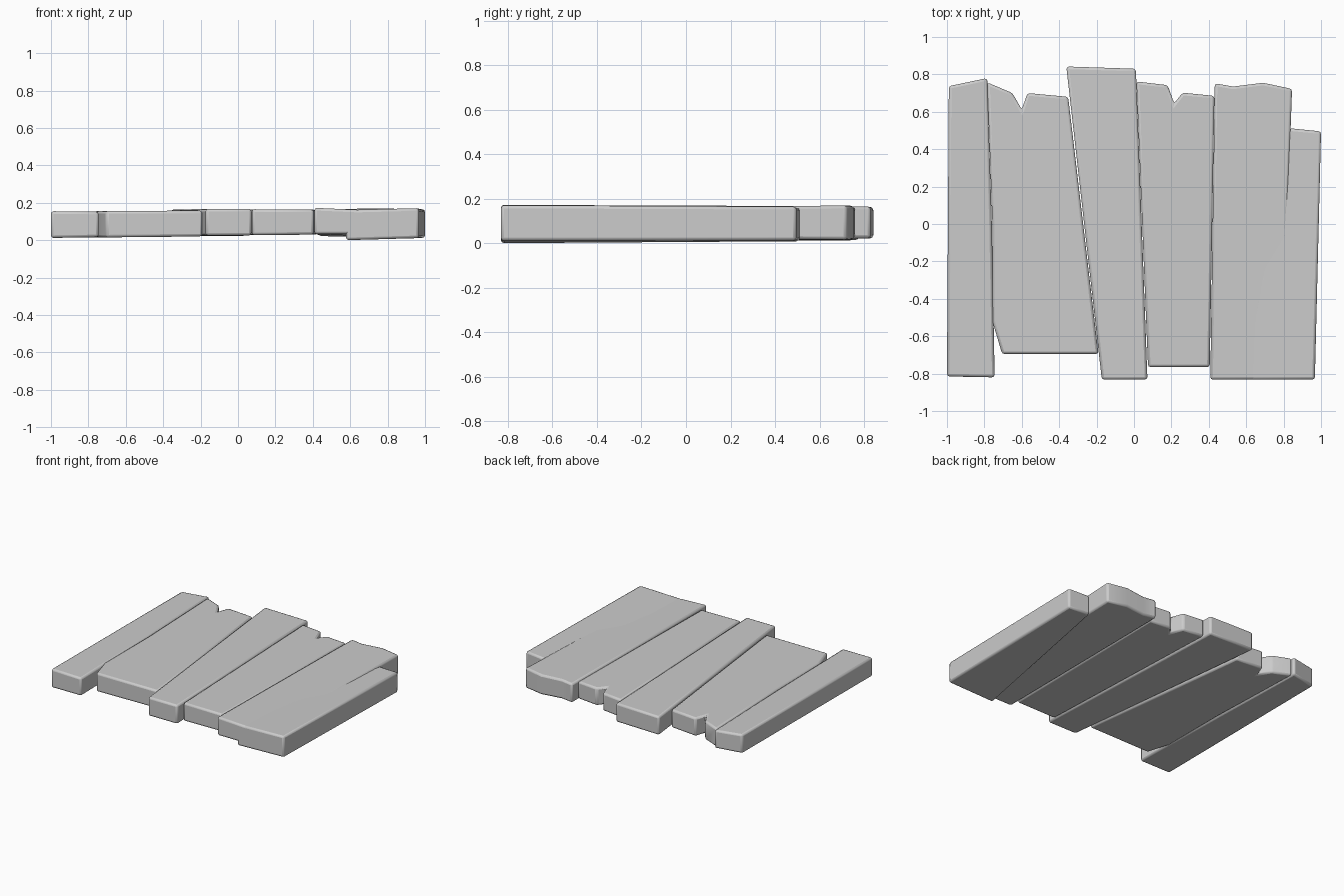
import bpy, bmesh, math

if "Cube" in bpy.data.objects:
    bpy.data.objects.remove(bpy.data.objects["Cube"])


def plank(name, outline, bottom, top, bevel=0.014):
    """Extrude a plan outline; bottom/top give heights at the corners
    (front-left, front-right, back-left, back-right), blended across the plank."""
    xs, ys = zip(*outline)

    def height(x, y, c):
        u = (x - min(xs)) / (max(xs) - min(xs))
        v = (y - min(ys)) / (max(ys) - min(ys))
        front = c[0] * (1 - u) + c[1] * u
        back = c[2] * (1 - u) + c[3] * u
        return front * (1 - v) + back * v

    bm = bmesh.new()
    lower = [bm.verts.new((x, y, height(x, y, bottom))) for x, y in outline]
    upper = [bm.verts.new((x, y, height(x, y, top))) for x, y in outline]
    bm.faces.new(lower[::-1])
    bm.faces.new(upper)
    n = len(outline)
    for i in range(n):
        j = (i + 1) % n
        bm.faces.new((lower[i], lower[j], upper[j], upper[i]))
    bmesh.ops.recalc_face_normals(bm, faces=bm.faces)
    mesh = bpy.data.meshes.new(name)
    bm.to_mesh(mesh)
    bm.free()
    obj = bpy.data.objects.new(name, mesh)
    bpy.context.collection.objects.link(obj)

    # worn rounded edges
    mod = obj.modifiers.new("worn_edges", 'BEVEL')
    mod.width = bevel
    mod.segments = 2
    mod.limit_method = 'ANGLE'
    mod.angle_limit = math.radians(25)
    bpy.ops.object.select_all(action='DESELECT')
    obj.select_set(True)
    bpy.context.view_layer.objects.active = obj
    bpy.ops.object.shade_smooth_by_angle(angle=math.radians(50))
    return obj


# far left narrow plank
plank("left_plank",
      [(-1.0, -0.815), (-0.745, -0.82), (-0.76, 0.0), (-0.785, 0.78), (-0.99, 0.737)],
      (0.012, 0.016, 0.012, 0.016), (0.155, 0.152, 0.155, 0.152))

# wide plank with split back end
plank("wide_split_plank",
      [(-0.705, -0.695), (-0.19, -0.695), (-0.352, 0.68), (-0.57, 0.70), (-0.60, 0.612),
       (-0.65, 0.70), (-0.785, 0.757), (-0.757, 0.0), (-0.757, -0.52)],
      (0.014, 0.02, 0.014, 0.02), (0.156, 0.158, 0.154, 0.156))

# slanted tapering plank
plank("slanted_plank",
      [(-0.172, -0.832), (0.072, -0.832), (0.01, 0.83), (-0.362, 0.842)],
      (0.025, 0.025, 0.022, 0.022), (0.167, 0.168, 0.163, 0.165))

# plank with a notch at the back
plank("notched_plank",
      [(0.075, -0.765), (0.405, -0.765), (0.43, 0.685), (0.26, 0.702), (0.215, 0.645),
       (0.18, 0.742), (0.013, 0.762)],
      (0.026, 0.03, 0.026, 0.03), (0.166, 0.163, 0.162, 0.162))

# long plank with ragged back end
plank("ragged_plank",
      [(0.408, -0.832), (0.79, -0.832), (0.845, 0.722), (0.69, 0.755), (0.53, 0.735),
       (0.432, 0.752)],
      (0.032, 0.032, 0.022, 0.015), (0.173, 0.153, 0.166, 0.170))

# outer right plank wedged into its neighbour
plank("right_plank",
      [(0.575, -0.832), (0.967, -0.832), (1.0, 0.495), (0.83, 0.512)],
      (0.0, 0.012, 0.004, 0.012), (0.161, 0.172, 0.150, 0.165))
